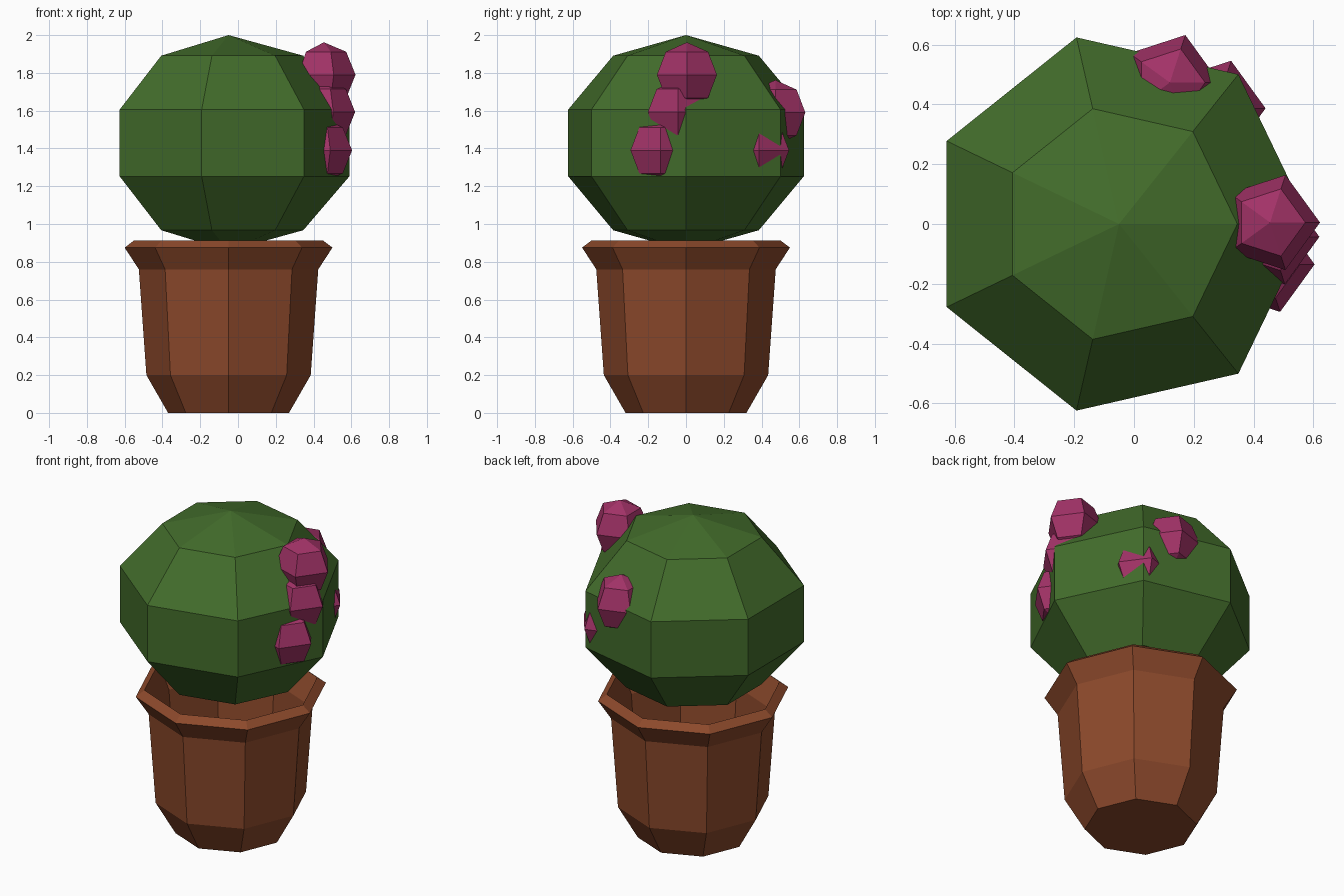
import bpy, bmesh
from math import sin, cos, pi

if "Cube" in bpy.data.objects:
    bpy.data.objects.remove(bpy.data.objects["Cube"])


def material(name, rgb):
    m = bpy.data.materials.new(name)
    m.diffuse_color = (*rgb, 1)
    m.use_nodes = True
    m.node_tree.nodes["Principled BSDF"].inputs["Base Color"].default_value = m.diffuse_color
    return m


def lathe(name, profile, sides, centre, mat):
    """Flat-faced turned form: (radius, z) points, first corner on +x."""
    bm = bmesh.new()
    rings = []
    for r, z in profile:
        n = sides if r > 1e-4 else 1
        rings.append([bm.verts.new((r * cos(2 * pi * i / sides),
                                    r * sin(2 * pi * i / sides), z))
                      for i in range(n)])
    for a, b in zip(rings, rings[1:]):
        for i in range(sides):
            j = (i + 1) % sides
            corners = [a[i % len(a)], a[j % len(a)], b[j % len(b)], b[i % len(b)]]
            bm.faces.new(list(dict.fromkeys(corners)))
    # close flat ends
    for ring in (rings[0], rings[-1]):
        if len(ring) > 1:
            bm.faces.new(ring)
    bmesh.ops.recalc_face_normals(bm, faces=bm.faces)
    mesh = bpy.data.meshes.new(name)
    bm.to_mesh(mesh)
    bm.free()
    mesh.materials.append(mat)
    ob = bpy.data.objects.new(name, mesh)
    ob.location = centre
    bpy.context.collection.objects.link(ob)
    return ob


def ball(name, rxy, rz, sides, rings, centre, mat):
    angles = [pi * k / rings for k in range(rings + 1)]
    return lathe(name, [(rxy * sin(a), -rz * cos(a)) for a in angles],
                 sides, centre, mat)


clay = material("clay", (0.26, 0.066, 0.024))
green = material("cactus_green", (0.055, 0.15, 0.024))
pink = material("flower_pink", (0.36, 0.032, 0.135))

# Pot: outer wall, flared rim, then hollow inside
lathe("pot", [(0.32, 0), (0.435, 0.2), (0.475, 0.76), (0.55, 0.875), (0.5, 0.913),
              (0.43, 0.76), (0.39, 0.22), (0.29, 0.05)], 8, (-0.05, 0, 0), clay)

# Round cactus body
ball("cactus_body", 0.673, 0.571, 7, 5, (-0.05, 0, 1.429), green)

# Flower buds half sunk in the body
buds = [(0.455, 0.005, 1.79), (0.453, -0.043, 1.593), (0.437, -0.135, 1.39),
        (0.12, 0.473, 1.59), (0.273, 0.387, 1.39)]
for i, c in enumerate(buds):
    ball(f"flower_bud_{i + 1}", 0.167, 0.172, 5, 4, c, pink)
